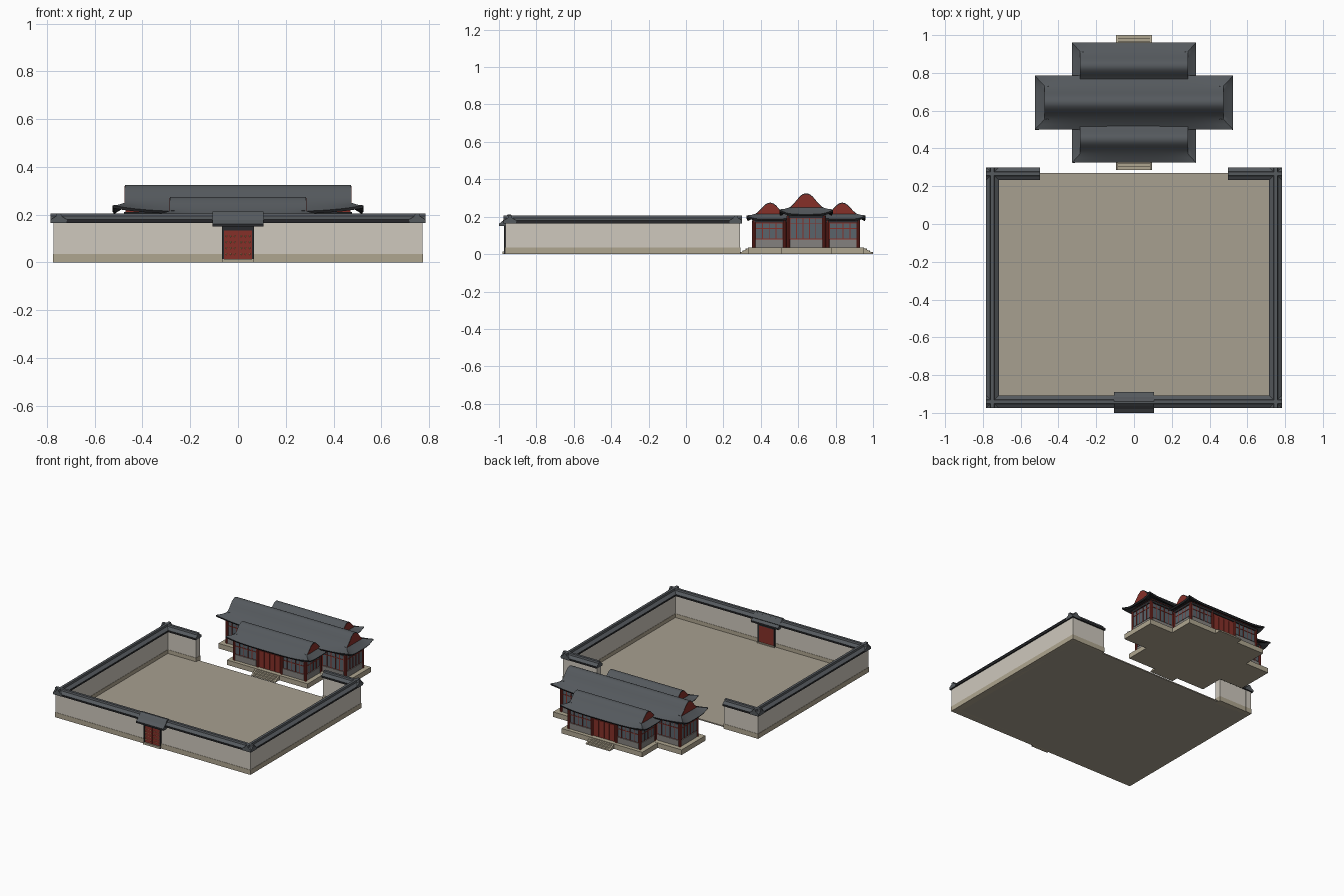
import bpy, bmesh, math
from mathutils import Matrix, Vector

if "Cube" in bpy.data.objects:
    bpy.data.objects.remove(bpy.data.objects["Cube"])


def material(name, col):
    m = bpy.data.materials.new(name)
    m.diffuse_color = (*col, 1)
    m.use_nodes = True
    m.node_tree.nodes["Principled BSDF"].inputs["Base Color"].default_value = m.diffuse_color
    return m


TILE = material("grey_tile", (0.09, 0.10, 0.11))
DARK = material("dark_eave", (0.022, 0.023, 0.026))
CREAM = material("cream_plaster", (0.62, 0.58, 0.51))
TAN = material("tan_stone", (0.43, 0.38, 0.28))
PAVE = material("paving", (0.39, 0.35, 0.28))
RED = material("red_wood", (0.24, 0.03, 0.022))
GLASS = material("window_grey", (0.10, 0.125, 0.145))
BRICK = material("grey_brick", (0.23, 0.22, 0.21))
GOLD = material("gold", (0.75, 0.55, 0.22))


def finish(name, bm, mats):
    me = bpy.data.meshes.new(name)
    bm.to_mesh(me)
    bm.free()
    for m in mats:
        me.materials.append(m)
    ob = bpy.data.objects.new(name, me)
    bpy.context.collection.objects.link(ob)
    return ob


def boxes(name, items, mat):
    """Several boxes (x0, x1, y0, y1, z0, z1) joined into one object."""
    bm = bmesh.new()
    for x0, x1, y0, y1, z0, z1 in items:
        mtx = Matrix.Translation(((x0 + x1) / 2, (y0 + y1) / 2, (z0 + z1) / 2))
        mtx = mtx @ Matrix.Diagonal((abs(x1 - x0), abs(y1 - y0), z1 - z0, 1))
        bmesh.ops.create_cube(bm, size=1, matrix=mtx)
    return finish(name, bm, [mat])


def prism(name, profile, axis, a0, a1, c, mats, dark_below=None):
    """Profile (u, z) run along x or y; low upright and downward faces take the second colour."""
    bm = bmesh.new()
    ends = [[bm.verts.new((a, c + u, z) if axis == "x" else (c + u, a, z)) for u, z in profile]
            for a in (a0, a1)]
    n = len(profile)
    for i in range(n):
        j = (i + 1) % n
        bm.faces.new((ends[0][i], ends[0][j], ends[1][j], ends[1][i]))
    bm.faces.new(ends[0])
    bm.faces.new(ends[1])
    bmesh.ops.recalc_face_normals(bm, faces=bm.faces)
    bm.normal_update()
    if dark_below:
        for f in bm.faces:
            low = f.calc_center_median().z < dark_below
            f.material_index = int(low and f.normal.z < 0.1)
    return finish(name, bm, mats)


# Courtyard paving and enclosing walls
boxes("courtyard_paving", [(-0.76, 0.76, -0.95, 0.27, 0, 0.008)], PAVE)
runs = [(-0.773, 0.773, -0.965, -0.918)]
for s in (-1, 1):
    runs += [(s * 0.773, s * 0.727, -0.964, 0.289), (s * 0.772, s * 0.503, 0.243, 0.288)]
boxes("courtyard_wall", [r + (0.03, 0.17) for r in runs], CREAM)
boxes("wall_footing", [(min(a, b) - 0.002, max(a, b) + 0.002, c - 0.002, d + 0.002, 0, 0.035)
                       for a, b, c, d in runs], TAN)

# Tiled wall caps
cap = [(-0.032, 0.165), (0.032, 0.165), (0.034, 0.179), (0.012, 0.194), (0.009, 0.206),
       (-0.009, 0.206), (-0.012, 0.194), (-0.034, 0.179)]
prism("wall_cap_front", cap, "x", -0.784, 0.784, -0.941, [TILE, DARK], 0.178)
for s, side in ((-1, "left"), (1, "right")):
    prism("wall_cap_" + side, cap, "y", -0.975, 0.3, s * 0.75, [TILE, DARK], 0.178)
    prism("wall_cap_back_" + side, cap, "x", s * 0.784, s * 0.498, 0.266, [TILE, DARK], 0.178)

# Gate: frame, two leaves, studs and roof
boxes("gate_frame", [(-0.068, -0.058, -0.974, -0.908, 0, 0.155), (0.058, 0.068, -0.974, -0.908, 0, 0.155),
                     (-0.068, 0.068, -0.974, -0.908, 0.133, 0.155)], DARK)
boxes("gate_leaves", [(-0.06, -0.001, -0.971, -0.911, 0.015, 0.134),
                      (0.001, 0.06, -0.971, -0.911, 0.015, 0.134)], RED)
boxes("gate_sill", [(-0.068, 0.068, -0.98, -0.902, 0, 0.015)], TAN)
bm = bmesh.new()
for x in (-0.049, -0.031, -0.013, 0.013, 0.031, 0.049):
    for z in (0.035, 0.06, 0.085, 0.11):
        bmesh.ops.create_icosphere(bm, subdivisions=1, radius=0.0035,
                                   matrix=Matrix.Translation((x, -0.971, z)))
finish("gate_studs", bm, [GOLD])
slope = [(0.055, 0.15), (0.055, 0.162), (0.035, 0.178), (0.018, 0.2), (0.006, 0.213)]
prism("gate_roof", slope + [(-u, z) for u, z in reversed(slope)], "x", -0.107, 0.107, -0.945,
      [TILE, DARK], 0.165)

# Hall platform and steps
CY = 0.6425
boxes("hall_platform", [(-0.51, 0.51, CY - 0.135, CY + 0.135, 0, 0.036),
                        (-0.32, 0.32, 0.332, 0.953, 0, 0.035)], TAN)
for s, side in ((-1, "front"), (1, "back")):
    y_in, y_out = CY + s * 0.305, CY + s * 0.3575
    boxes("steps_" + side, [(-0.085, 0.085, min(y_in, y), max(y_in, y), 0, z) for y, z in
                            ((y_out, 0.01), (y_out - s * 0.016, 0.02), (y_out - s * 0.032, 0.03))], TAN)
    for t in (-1, 1):
        prism("step_cheek_" + side, [(y_in, 0), (y_out, 0), (y_out, 0.005), (y_in, 0.035)],
              "x", t * 0.085, t * 0.095, 0, [TAN])

# Hall bodies and head beams
boxes("hall_body", [(-0.47, 0.47, CY - 0.096, CY + 0.096, 0.03, 0.222),
                    (-0.282, 0.282, CY - 0.28, CY + 0.28, 0.03, 0.195)], RED)
boxes("head_beams", [(-0.477, 0.477, CY - 0.103, CY + 0.103, 0.194, 0.212),
                     (-0.289, 0.289, CY - 0.287, CY + 0.287, 0.169, 0.186)], DARK)

# Facade bays: brick sill, window and lattice, or doors
parts = {"brick_sills": [], "window_panes": [], "lattice_bars": [], "door_panels": []}


def bay(axis, wall, out, a0, a1, top, door=False):
    def add(part, p0, p1, z0, z1, depth):
        q = sorted((wall, wall + out * depth))
        parts[part].append((p0, p1, *q, z0, z1) if axis == "x" else (*q, p0, p1, z0, z1))
    a0, a1 = min(a0, a1) + 0.01, max(a0, a1) - 0.01
    w = a1 - a0
    if door:
        for i in range(4):
            add("door_panels", a0 + w * i / 4 + 0.002, a0 + w * (i + 1) / 4 - 0.002, 0.04, top - 0.012, 0.005)
        return
    add("brick_sills", a0, a1, 0.036, 0.078, 0.006)
    add("window_panes", a0, a1, 0.083, top - 0.004, 0.003)
    n = max(3, round(w / 0.035))
    for i in range(n + 1):
        x = a0 + w * i / n
        add("lattice_bars", x - 0.0022, x + 0.0022, 0.08, top, 0.006)
    add("lattice_bars", a0, a1, top - 0.034, top - 0.029, 0.0055)


columns = []
for s in (-1, 1):
    yf = CY + s * 0.28
    bay("x", yf, s, -0.095, 0.095, 0.169, door=True)
    for t in (-1, 1):
        bay("x", yf, s, t * 0.095, t * 0.282, 0.169)
        bay("x", CY + s * 0.096, s, t * 0.282, t * 0.47, 0.194)
        bay("y", t * 0.282, t, CY + s * 0.115, yf, 0.169)
        columns += [(t * 0.095, yf, 0.18), (t * 0.282, yf, 0.18), (t * 0.282, CY + s * 0.115, 0.18),
                    (t * 0.47, CY + s * 0.096, 0.205)]
for t in (-1, 1):
    bay("y", t * 0.47, t, CY - 0.096, CY + 0.096, 0.194)
for part, mat in zip(parts, (BRICK, GLASS, RED, RED)):
    boxes(part, parts[part], mat)
bm = bmesh.new()
for x, y, top in columns:
    bmesh.ops.create_cone(bm, cap_ends=True, segments=10, radius1=0.009, radius2=0.009, depth=top - 0.03,
                          matrix=Matrix.Translation((x, y, (top + 0.03) / 2)))
finish("columns", bm, [RED])

# Hip-and-gable roofs with rounded ridge and lifted corners
CURVE = [(0, 1), (0.07, 0.99), (0.15, 0.945), (0.25, 0.84), (0.36, 0.67), (0.48, 0.49), (0.62, 0.33),
         (0.8, 0.15), (1, 0)]
K = 6  # curve station where the gable foot meets the end skirt


def hall_roof(name, cy, hx, gx, hy, eave, ridge, lift):
    bm = bmesh.new()
    info = []
    for p, h in CURVE:
        t = max(0, (p - CURVE[K][0]) / (1 - CURVE[K][0]))
        info.append((gx + (hx - gx) * t, p * hy, eave + h * (ridge - eave), lift * t))
    cols = [i / 12 for i in range(-12, 13)]

    def strip(rows):
        grid = [[bm.verts.new(co) for co in r] for r in rows]
        for a, b in zip(grid, grid[1:]):
            for i in range(len(a) - 1):
                bm.faces.new((a[i], a[i + 1], b[i + 1], b[i]))

    for s in (-1, 1):
        strip([[(c * X, cy + s * y, z + l * abs(c) ** 4) for c in cols] for X, y, z, l in info])
        ends = [[(s * X, cy + c * y, z + l * abs(c) ** 4) for c in cols] for X, y, z, l in info[K:]]
        inner = [(x - s * 0.02, y, z + 0.002) for x, y, z in ends[0]]
        strip([inner] + ends)
    bmesh.ops.remove_doubles(bm, verts=bm.verts, dist=1e-5)
    bm.normal_update()
    for f in bm.faces:
        if f.normal.z < 0:
            f.normal_flip()
    ob = finish(name, bm, [TILE, DARK])
    mod = ob.modifiers.new("thickness", "SOLIDIFY")
    mod.thickness, mod.offset = 0.012, -1
    mod.material_offset = mod.material_offset_rim = 1
    bpy.ops.object.select_all(action="DESELECT")
    bpy.context.view_layer.objects.active = ob
    ob.select_set(True)
    bpy.ops.object.modifier_apply(modifier=mod.name)
    bpy.ops.object.shade_smooth_by_angle(angle=math.radians(30))
    # Red gable boards
    half = [(y, z - 0.005) for _, y, z, _ in info[:K + 1]]
    for s in (-1, 1):
        prism(name + "_gable", [(-y, z) for y, z in reversed(half[1:])] + half, "x",
              s * (gx - 0.014), s * (gx + 0.001), cy, [RED])


hall_roof("main_roof", CY, 0.525, 0.474, 0.143, 0.213, 0.325, 0.026)
hall_roof("front_roof", CY - 0.193, 0.328, 0.285, 0.125, 0.187, 0.275, 0.02)
hall_roof("back_roof", CY + 0.193, 0.328, 0.285, 0.125, 0.187, 0.275, 0.02)
